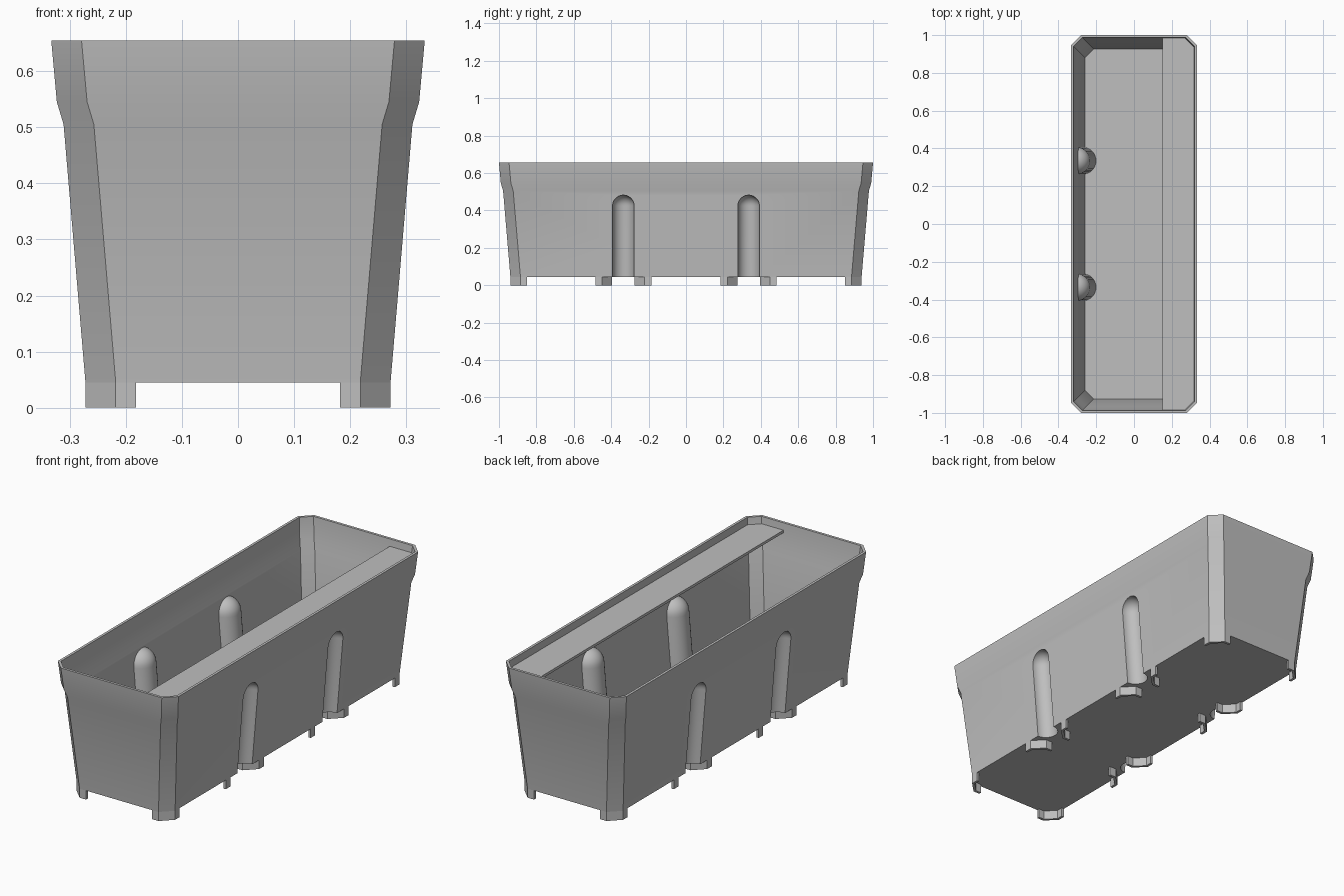
import bpy, bmesh, math

cube = bpy.data.objects.get("Cube")
if cube:
    bpy.data.objects.remove(cube, do_unlink=True)

grey = bpy.data.materials.new("plain grey")
grey.use_nodes = True
grey.diffuse_color = (0.52, 0.52, 0.52, 1)
grey.node_tree.nodes["Principled BSDF"].inputs["Base Color"].default_value = grey.diffuse_color

WALL = 0.013        # wall thickness
CHAMFER = 0.054     # cut corner size
EXTRA = 0.667       # half length minus half width
FLOOR = 0.045       # underside of the floor
PROFILE = [(FLOOR, 0.272), (0.505, 0.311), (0.545, 0.323), (0.655, 0.333)]
SLOPE = (0.311 - 0.272) / (0.505 - FLOOR)
GROOVE_Y = 0.335


def loft(name, rings, smooth=True):
    """Closed solid skinned over rings with equal point counts."""
    bm = bmesh.new()
    loops = [[bm.verts.new(p) for p in ring] for ring in rings]
    n = len(loops[0])
    for low, high in zip(loops, loops[1:]):
        for i in range(n):
            j = (i + 1) % n
            bm.faces.new((low[i], low[j], high[j], high[i]))
    bm.faces.new(loops[0][::-1])
    bm.faces.new(loops[-1])
    bmesh.ops.recalc_face_normals(bm, faces=bm.faces)
    mesh = bpy.data.meshes.new(name)
    bm.to_mesh(mesh)
    bm.free()
    mesh.materials.append(grey)
    obj = bpy.data.objects.new(name, mesh)
    bpy.context.collection.objects.link(obj)
    return obj


def outline(z, r, c):
    """Rectangle with cut corners, half width r."""
    h = r + EXTRA
    quarter = [(r, h - c), (r - c, h)]
    pts = quarter + [(-x, y) for x, y in quarter[::-1]]
    pts += [(-x, -y) for x, y in pts]
    return [(x, y, z) for x, y in pts]


def capsule(name, side, y, radius, bottom):
    """Dome-topped column leaning with the long wall."""
    top = 0.424
    levels = [(bottom, radius)]
    for i in range(9):
        a = math.radians(86) * i / 8
        levels.append((top + radius * math.sin(a), radius * math.cos(a)))
    rings = []
    for z, r in levels:
        cx = side * (0.272 + SLOPE * (min(z, top) - FLOOR))
        rings.append([(cx + r * math.cos(t), y + r * math.sin(t), z)
                      for t in (math.tau * k / 32 for k in range(32))])
    return loft(name, rings)


def subtract(target, cutter):
    cutter.hide_render = True
    mod = target.modifiers.new("cut", "BOOLEAN")
    mod.operation = "DIFFERENCE"
    mod.solver = "EXACT"
    mod.object = cutter
    bpy.context.view_layer.objects.active = target
    bpy.ops.object.modifier_apply(modifier=mod.name)
    bpy.data.objects.remove(cutter, do_unlink=True)


# Trough body and the space inside it
body = loft("planter_body", [outline(z, r, CHAMFER) for z, r in PROFILE])
inner_c = CHAMFER - WALL * (2 - math.sqrt(2))
inner = [(FLOOR + WALL, 0.273)] + PROFILE[1:] + [(0.7, 0.337)]
cavity = loft("cavity", [outline(z, r - WALL, inner_c) for z, r in inner])

# Domed grooves, which bulge into the cavity
for side in (1, -1):
    for y in (GROOVE_Y, -GROOVE_Y):
        subtract(body, capsule("groove", side, y, 0.058, 0.0))
        subtract(cavity, capsule("bulge", side, y, 0.072, 0.02))
subtract(body, cavity)

# Shelf along one long side, just under the rim
r, h = 0.321, 0.321 + EXTRA
half = [(0.15, h), (r - 0.05, h), (r, h - 0.05)]
edge = half + [(x, -y) for x, y in half[::-1]]
shelf = loft("shelf", [[(x, y, z) for x, y in edge] for z in (0.607, 0.62)])

# Thin corner feet under three floor sections
parts = [body, shelf]
FOOT = 0.09
k = CHAMFER + WALL * math.tan(math.pi / 8)
foot_path = [(0, FOOT), (0, CHAMFER), (CHAMFER, 0), (FOOT, 0),
             (FOOT, WALL), (k, WALL), (WALL, k), (WALL, FOOT)]
end = 0.272 + EXTRA
sections = [(-end, -0.395), (-0.275, 0.275), (0.395, end)]
for number, (y0, y1) in enumerate(sections, 1):
    for side in (1, -1):
        for corner_y, inward, label in ((y0, 1, "front"), (y1, -1, "back")):
            hand = "left" if side > 0 else "right"
            rings = [[(side * (0.272 - dx), corner_y + inward * dy, z)
                      for dx, dy in foot_path] for z in (0, FLOOR + 0.002)]
            parts.append(loft(f"foot_{number}_{label}_{hand}", rings))

# Smooth the gentle bends, keep the corners crisp
bpy.ops.object.select_all(action="DESELECT")
for obj in parts:
    obj.select_set(True)
bpy.context.view_layer.objects.active = body
bpy.ops.object.shade_smooth_by_angle(angle=math.radians(30))
